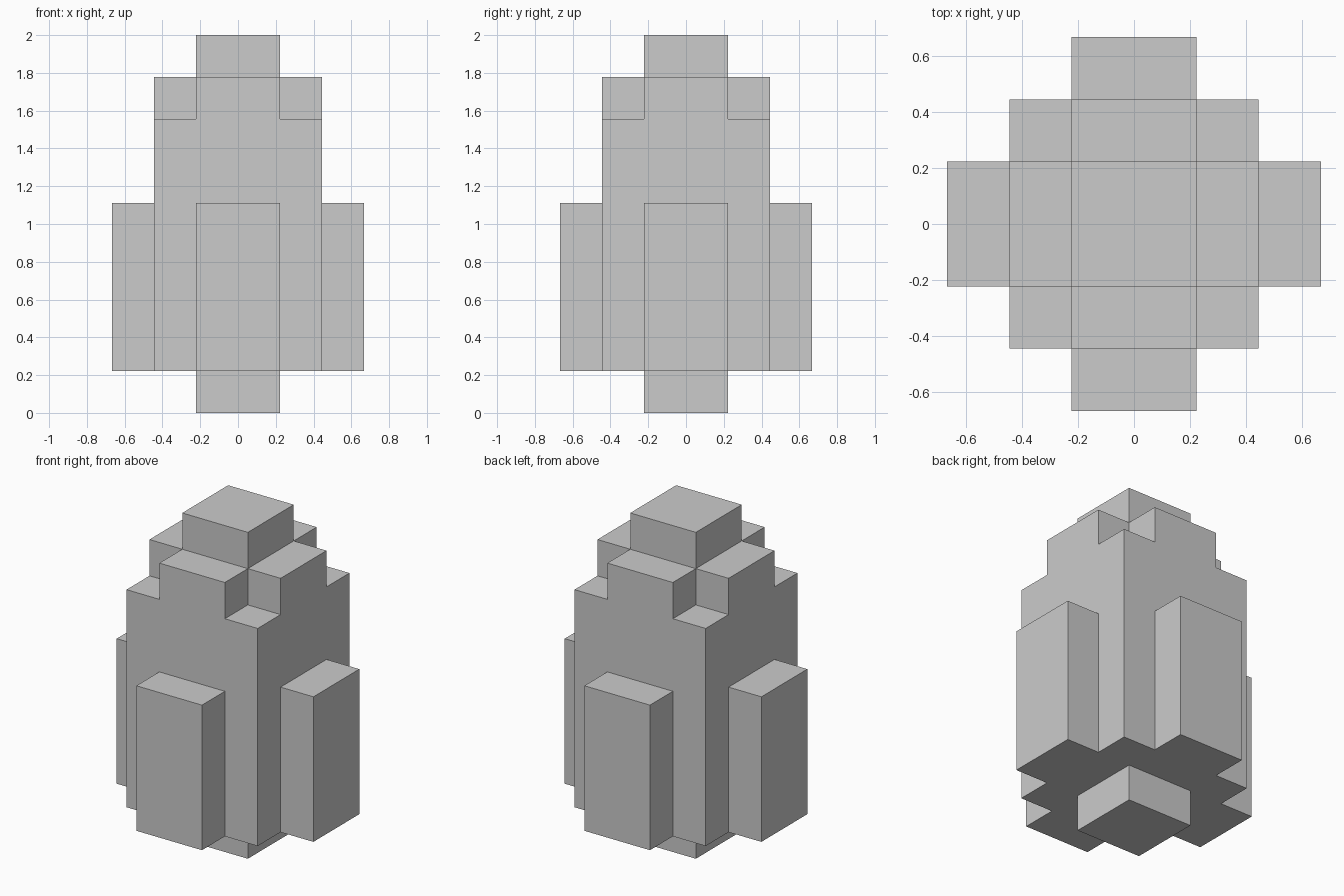
import bpy, bmesh, math
from mathutils import Vector

if "Cube" in bpy.data.objects:
    bpy.data.objects.remove(bpy.data.objects["Cube"])

U = 2 / 9  # one block step

# Centred boxes: half width x, half width y, bottom, top (in steps)
PARTS = {
    "core_column": (1, 1, 0, 9),
    "main_body": (2, 2, 1, 7),
    "side_panels": (3, 1, 1, 5),
    "front_back_panels": (1, 3, 1, 5),
    "side_shoulders": (2, 1, 7, 8),
    "front_back_shoulders": (1, 2, 7, 8),
}

# Fill the blocks covered by every part
cells = set()
for hx, hy, z0, z1 in PARTS.values():
    cells |= {(x, y, z) for x in range(-hx, hx)
              for y in range(-hy, hy) for z in range(z0, z1)}

# Skin only the exposed block sides
bm = bmesh.new()
verts = {}


def corner(p):
    key = tuple(round(c) for c in p)
    if key not in verts:
        verts[key] = bm.verts.new(Vector(key) * U)
    return verts[key]


for cell in sorted(cells):
    base = Vector(cell)
    for axis in range(3):
        for side in (0, 1):
            step = Vector((0, 0, 0))
            step[axis] = 1
            neighbour = base + step * (2 * side - 1)
            if tuple(int(c) for c in neighbour) in cells:
                continue
            a, b = Vector((0, 0, 0)), Vector((0, 0, 0))
            a[(axis + 1) % 3] = 1
            b[(axis + 2) % 3] = 1
            o = base + step * side
            loop = [o, o + a, o + a + b, o + b]
            bm.faces.new([corner(p) for p in (loop if side else loop[::-1])])

# Merge flat neighbouring squares into large clean faces
bmesh.ops.dissolve_limit(bm, angle_limit=math.radians(1),
                         verts=bm.verts[:], edges=bm.edges[:])

mesh = bpy.data.meshes.new("stepped_block_body")
bm.to_mesh(mesh)
bm.free()
body = bpy.data.objects.new("stepped_block_body", mesh)
bpy.context.collection.objects.link(body)
